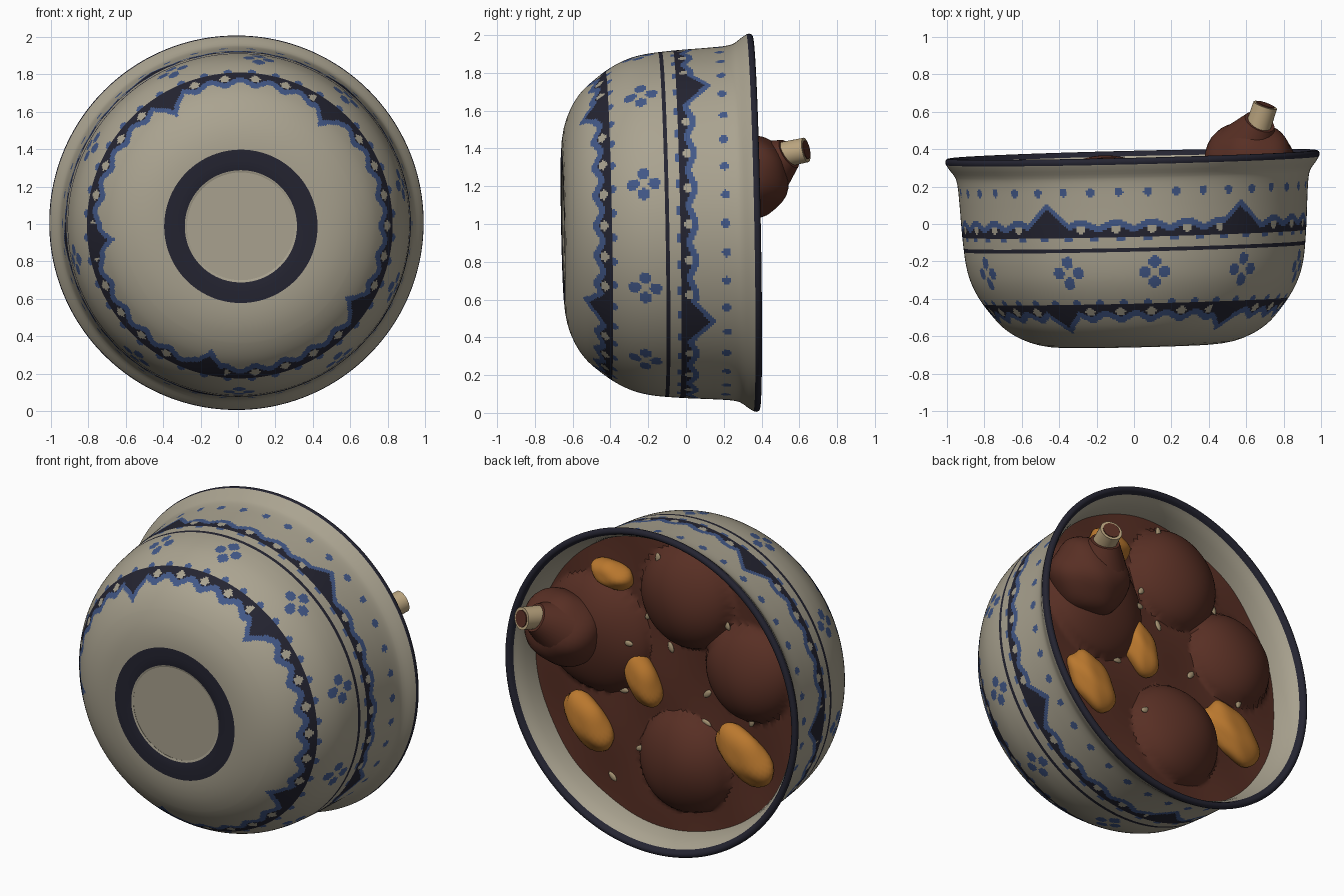
import bpy, bmesh, math
from mathutils import Matrix, Vector

if "Cube" in bpy.data.objects:
    bpy.data.objects.remove(bpy.data.objects["Cube"])

def material(name, rgb):
    lin = [((c / 255 + 0.055) / 1.055) ** 2.4 for c in rgb]
    m = bpy.data.materials.new(name)
    m.diffuse_color = (*lin, 1)
    m.use_nodes = True
    m.node_tree.nodes["Principled BSDF"].inputs["Base Color"].default_value = m.diffuse_color
    return m

CREAM = material("cream glaze", (170, 163, 144))
NAVY = material("navy paint", (36, 36, 49))
BLUE = material("blue paint", (66, 88, 136))
BROWN = material("brown sauce", (88, 47, 36))
ORANGE = material("orange potato", (186, 120, 46))
BONE = material("pale bone", (188, 166, 128))
FLECK = material("beige fleck", (165, 147, 115))

# The whole bowl lies on its side, opening to +y, with a slight tilt
TILT = (Matrix.Translation((0, 0, 1)) @ Matrix.Rotation(math.radians(1.35), 4, 'Z')
        @ Matrix.Rotation(math.radians(1.1), 4, 'X'))

def finish(name, bm, mats, matrix=None, recalc=True):
    if recalc:
        bmesh.ops.recalc_face_normals(bm, faces=bm.faces[:])
    if matrix:
        bm.transform(matrix)
    me = bpy.data.meshes.new(name)
    bm.to_mesh(me)
    bm.free()
    for m in mats:
        me.materials.append(m)
    ob = bpy.data.objects.new(name, me)
    bpy.context.collection.objects.link(ob)
    bpy.ops.object.select_all(action='DESELECT')
    ob.select_set(True)
    bpy.context.view_layer.objects.active = ob
    bpy.ops.object.shade_smooth_by_angle(angle=math.radians(40))
    return ob

# ---- Painted pattern: returns 0 cream, 1 navy, 2 blue ----
BIG = [-30, 38, 124, 193, 264]
FLOWERS = [-62, -23.5, 6.8, 40, 76, 112, 143, 180, 218, 258]

def gap(a, b):
    return abs((a - b + 180) % 360 - 180)

def off(phi, period):
    return (phi / period - math.floor(phi / period) - 0.5) * period

def zigzag_band(phi, h, deg, low, high, peak):
    """h is the height above the straight edge of the band."""
    d = min(gap(phi, b) for b in BIG)
    small = off(phi, 12)
    top = max(high - (high - low) * abs(small) / 6, peak * (1 - d / 13))
    if 0 < h < top:
        if h > top - 0.034:
            return 2
        if d > 7 and math.hypot(small * deg, (h - 0.04) * 1.3) < 0.027:
            return 0
        return 1
    if math.hypot(off(phi, 9) * deg, h) < 0.026:
        return 2
    return 0

def paint(phi, r, y, outer):
    if y > 0.335:
        return 1
    if not outer:
        return 0
    if y < -0.64 and 0.3 <= r < 0.41:
        return 1
    if abs(y + 0.12) < 0.012:
        return 1
    if math.hypot(off(phi, 9.5 * 360 / 361) * 0.0162, y - 0.19) < 0.023:
        return 2
    if abs(y + 0.24) < 0.1:
        for f in FLOWERS:
            if gap(phi, f) < 7:
                u, v = gap(phi, f) * 0.0157, abs(y + 0.24)
                if min(math.hypot(u - 0.055, v), math.hypot(u, v - 0.055)) < 0.032:
                    return 2
    if y > -0.09:
        return zigzag_band(phi, y + 0.05, 0.0162, 0.06, 0.1, 0.185)
    if -0.6 < y < -0.36:
        return zigzag_band(phi, -0.41 - y, 0.0138, 0.065, 0.105, 0.16)
    return 0

# ---- Bowl: smoothed profile turned around the y axis ----
OUTER = [(.29, -.642), (.3, -.65), (.41, -.652), (.52, -.637), (.62, -.6), (.71, -.54),
         (.785, -.455), (.84, -.375), (.88, -.29), (.903, -.2), (.915, -.1), (.923, 0),
         (.93, .12), (.938, .22), (.95, .27), (.975, .305), (.992, .33), (1.0, .345),
         (1.0, .36), (.99, .371)]
INNER = [(.97, .37), (.955, .345), (.93, .3), (.912, .24), (.9, .17), (.88, 0),
         (.84, -.25), (.7, -.47), (.3, -.6)]
pts = OUTER + INNER
rows = []
for i in range(len(pts) - 1):
    p0, p1, p2, p3 = (Vector(pts[min(max(i + k, 0), len(pts) - 1)]) for k in (-1, 0, 1, 2))
    fine = i < len(OUTER) - 6 and p1.x > 0.6
    n = max(2, math.ceil((p2 - p1).length / (0.011 if fine else 0.06)))
    for k in range(n):
        t = k / n
        p = 0.5 * (2 * p1 + (p2 - p0) * t + (2 * p0 - 5 * p1 + 4 * p2 - p3) * t * t
                   + (3 * p1 - p0 - 3 * p2 + p3) * t ** 3)
        rows.append((p.x, p.y, i < len(OUTER)))
rows.append((*pts[-1], False))

N = 480
bm = bmesh.new()
rings = [[bm.verts.new((r * math.sin(2 * math.pi * j / N), y, r * math.cos(2 * math.pi * j / N)))
          for j in range(N)] for r, y, _ in rows]
for a, b, ra, rb in zip(rings, rings[1:], rows, rows[1:]):
    for j in range(N):
        f = bm.faces.new((a[j], a[(j + 1) % N], b[(j + 1) % N], b[j]))
        f.material_index = paint((j + 0.5) * 360 / N, (ra[0] + rb[0]) / 2,
                                 (ra[1] + rb[1]) / 2, ra[2])
bm.faces.new(rings[0])
bm.faces.new(rings[-1])
finish("bowl", bm, [CREAM, NAVY, BLUE], TILT)

# ---- Stew surface with meat mounds: x, z, radius, height ----
MOUNDS = [(-.13, .57, .31, .18), (-.56, .2, .29, .16), (-.13, -.46, .31, .17),
          (.48, .2, .36, .16)]

def surface(x, z):
    h = 0
    for mx, mz, r, k in MOUNDS:
        d = ((x - mx) ** 2 + (z - mz) ** 2) / r ** 2
        if d < 1:
            h = max(h, k * (1 - d) ** 0.65)
    return 0.19 + h + 0.008 * math.sin(9 * x + 1) * math.cos(8 * z)

bm = bmesh.new()
M, K = 144, 54
centre = bm.verts.new((0, surface(0, 0), 0))
prev = None
for i in range(1, K + 1):
    r = 0.905 * i / K
    ring = []
    for j in range(M):
        x, z = r * math.sin(2 * math.pi * j / M), r * math.cos(2 * math.pi * j / M)
        ring.append(bm.verts.new((x, surface(x, z), z)))
    for j in range(M):
        k = (j + 1) % M
        bm.faces.new((ring[j], ring[k], prev[k], prev[j]) if prev else (ring[j], ring[k], centre))
    prev = ring
bm.normal_update()
if sum(f.normal.y for f in bm.faces) < 0:
    bmesh.ops.reverse_faces(bm, faces=bm.faces[:])
finish("stew", bm, [BROWN], TILT, recalc=False)

def blob(bm, loc, size, angle=0, lump=0.0, seg=32):
    """Ellipsoid with its long axis turned in the xz plane."""
    vs = bmesh.ops.create_uvsphere(bm, u_segments=seg, v_segments=seg // 2, radius=1)['verts']
    for v in vs:
        v.co *= 1 + lump * math.sin(4 * v.co.x + 1) * math.cos(5 * v.co.z + 3 * v.co.y)
    m = (Matrix.Translation(loc) @ Matrix.Rotation(-math.radians(angle), 4, 'Y')
         @ Matrix.Diagonal((*size, 1)))
    bmesh.ops.transform(bm, matrix=m, verts=vs)

def rod(bm, a, b, ra, rb):
    a, b = Vector(a), Vector(b)
    m = Matrix.Translation((a + b) / 2) @ (b - a).to_track_quat('Z', 'Y').to_matrix().to_4x4()
    return bmesh.ops.create_cone(bm, cap_ends=True, segments=32, radius1=ra, radius2=rb,
                                 depth=(b - a).length, matrix=m)['verts']

# ---- Potato wedges: x, z, half length, half width, angle ----
for i, (x, z, a, b, ang) in enumerate([(.37, .6, .14, .08, 10), (.15, 0, .18, .1, 62),
                                       (.52, -.36, .2, .12, 48), (-.55, -.3, .22, .13, 38)]):
    bm = bmesh.new()
    blob(bm, (x, 0.215, z), (a, 0.09, b), ang, 0.06)
    finish(f"potato_wedge_{i + 1}", bm, [ORANGE], TILT)

# ---- Beige flecks scattered over the stew ----
bm = bmesh.new()
for i, (x, z) in enumerate([(.21, .23), (-.02, .23), (-.27, 0), (-.27, -.18), (.03, .8), (.14, -.42),
                            (.37, -.68), (-.6, -.08), (.3, -.12), (-.42, .48), (.12, .4)]):
    blob(bm, (x, surface(x, z) + 0.002, z), (0.034, 0.01, 0.018), i * 67, 0, 12)
finish("flecks", bm, [FLECK], TILT)

# ---- Drumstick meat leaning on the rim ----
bm = bmesh.new()
blob(bm, (.62, .34, 1.25), (.245, .21, .215), 20, 0.04, 40)
rod(bm, (.61, .42, 1.29), (.672, .545, 1.372), .165, .085)
finish("drumstick_meat", bm, [BROWN])

# ---- Bone end with a brown marrow disc ----
bm = bmesh.new()
rod(bm, (.65, .48, 1.36), (.702, .635, 1.392), .068, .066)
finish("drumstick_bone", bm, [BONE])
bm = bmesh.new()
rod(bm, (.70, .63, 1.391), (.7035, .64, 1.393), .05, .05)
finish("bone_marrow", bm, [BROWN])
